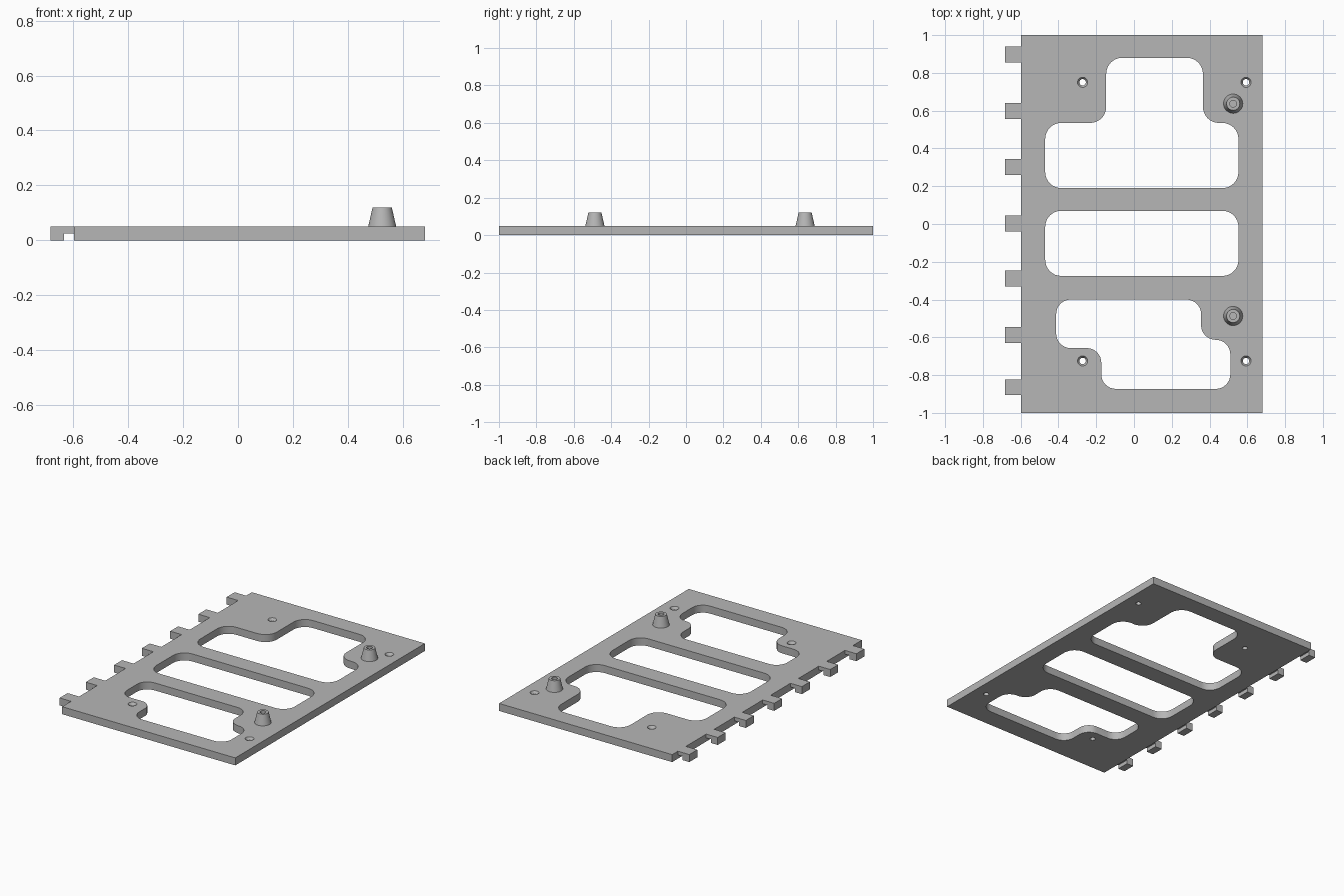
import bpy, bmesh, math
from mathutils import Vector

if "Cube" in bpy.data.objects:
    bpy.data.objects.remove(bpy.data.objects["Cube"])

T = 0.05           # plate thickness
EDGE = -0.598      # left edge of the plate

grey = bpy.data.materials.new("grey plastic")
grey.diffuse_color = (0.47, 0.47, 0.47, 1)
grey.use_nodes = True
grey.node_tree.nodes["Principled BSDF"].inputs["Base Color"].default_value = grey.diffuse_color


def finish(name, bm):
    bmesh.ops.recalc_face_normals(bm, faces=bm.faces)
    mesh = bpy.data.meshes.new(name)
    bm.to_mesh(mesh)
    bm.free()
    mesh.materials.append(grey)
    ob = bpy.data.objects.new(name, mesh)
    bpy.context.collection.objects.link(ob)
    return ob


def smooth(ob):
    bpy.ops.object.select_all(action='DESELECT')
    ob.select_set(True)
    bpy.context.view_layer.objects.active = ob
    bpy.ops.object.shade_smooth_by_angle(angle=math.radians(30))


def rounded(points, r, steps=8):
    """Right-angled outline with every corner filleted."""
    out = []
    for i, p in enumerate(points):
        p = Vector(p)
        a = (Vector(points[i - 1]) - p).normalized()
        b = (Vector(points[(i + 1) % len(points)]) - p).normalized()
        centre = p + (a + b) * r
        for k in range(steps + 1):
            t = math.pi / 2 * k / steps
            out.append(centre - b * r * math.cos(t) - a * r * math.sin(t))
    return out


def prism(bm, ring, start, offset):
    """Extrude a closed outline, given as 3D points."""
    face = bm.faces.new([bm.verts.new(Vector(p) + Vector(start)) for p in ring])
    ext = bmesh.ops.extrude_face_region(bm, geom=[face])
    moved = [g for g in ext["geom"] if isinstance(g, bmesh.types.BMVert)]
    bmesh.ops.translate(bm, verts=moved, vec=offset)


def lathe(bm, profile, x, y, n=32):
    """Revolve a closed (radius, z) profile that starts and ends on the axis."""
    rings = []
    for r, z in profile:
        if r == 0:
            rings.append([bm.verts.new((x, y, z))] * n)
        else:
            rings.append([bm.verts.new((x + r * math.cos(2 * math.pi * k / n),
                                        y + r * math.sin(2 * math.pi * k / n), z))
                          for k in range(n)])
    for lo, hi in zip(rings, rings[1:]):
        for k in range(n):
            quad = (lo[k], lo[(k + 1) % n], hi[(k + 1) % n], hi[k])
            bm.faces.new(list(dict.fromkeys(quad)))


# Base plate
bm = bmesh.new()
prism(bm, [(EDGE, -1, 0), (0.68, -1, 0), (0.68, 1, 0), (EDGE, 1, 0)], (0, 0, 0), (0, 0, T))
plate = finish("base_plate", bm)

# Three rounded windows and four countersunk screw holes
windows = [
    ([(-0.47, 0.19), (0.553, 0.19), (0.553, 0.535), (0.365, 0.535),
      (0.365, 0.88), (-0.147, 0.88), (-0.147, 0.535), (-0.47, 0.535)], 0.085),
    ([(-0.47, -0.275), (0.553, -0.275), (0.553, 0.07), (-0.47, 0.07)], 0.085),
    ([(-0.412, -0.4), (-0.412, -0.657), (-0.173, -0.657), (-0.173, -0.873),
      (0.51, -0.873), (0.51, -0.613), (0.355, -0.613), (0.355, -0.4)], 0.077),
]
bm = bmesh.new()
for pts, r in windows:
    prism(bm, [(p.x, p.y, 0) for p in rounded(pts, r)], (0, 0, -0.1), (0, 0, 0.3))
for x in (-0.272, 0.593):
    for y in (0.75, -0.725):
        lathe(bm, [(0, -0.05), (0.017, -0.05), (0.017, 0.035), (0.027, T),
                   (0.027, 0.1), (0, 0.1)], x, y, 24)
cutter = finish("opening_cutter", bm)
cutter.hide_render = True
cut = plate.modifiers.new("openings", 'BOOLEAN')
cut.operation, cut.solver, cut.object = 'DIFFERENCE', 'EXACT', cutter
bpy.context.view_layer.objects.active = plate
bpy.ops.object.modifier_apply(modifier=cut.name)
bpy.data.objects.remove(cutter)
smooth(plate)

# Hooked tabs along the left edge
hook = [(EDGE, 0, T), (-0.683, 0, T), (-0.683, 0, 0), (-0.633, 0, 0),
        (-0.633, 0, 0.025), (EDGE, 0, 0.025)]
for i, y in enumerate((0.898, 0.599, 0.302, 0.003, -0.289, -0.588, -0.864)):
    bm = bmesh.new()
    prism(bm, hook, (0, y - 0.042, 0), (0, 0.084, 0))
    finish(f"hook_tab_{i + 1}", bm)

# Tapered standoffs with blind holes
for i, y in enumerate((0.637, -0.487)):
    bm = bmesh.new()
    lathe(bm, [(0, T), (0.051, T), (0.035, 0.12), (0.018, 0.12),
               (0.018, 0.06), (0, 0.06)], 0.525, y)
    smooth(finish(f"standoff_{i + 1}", bm))
